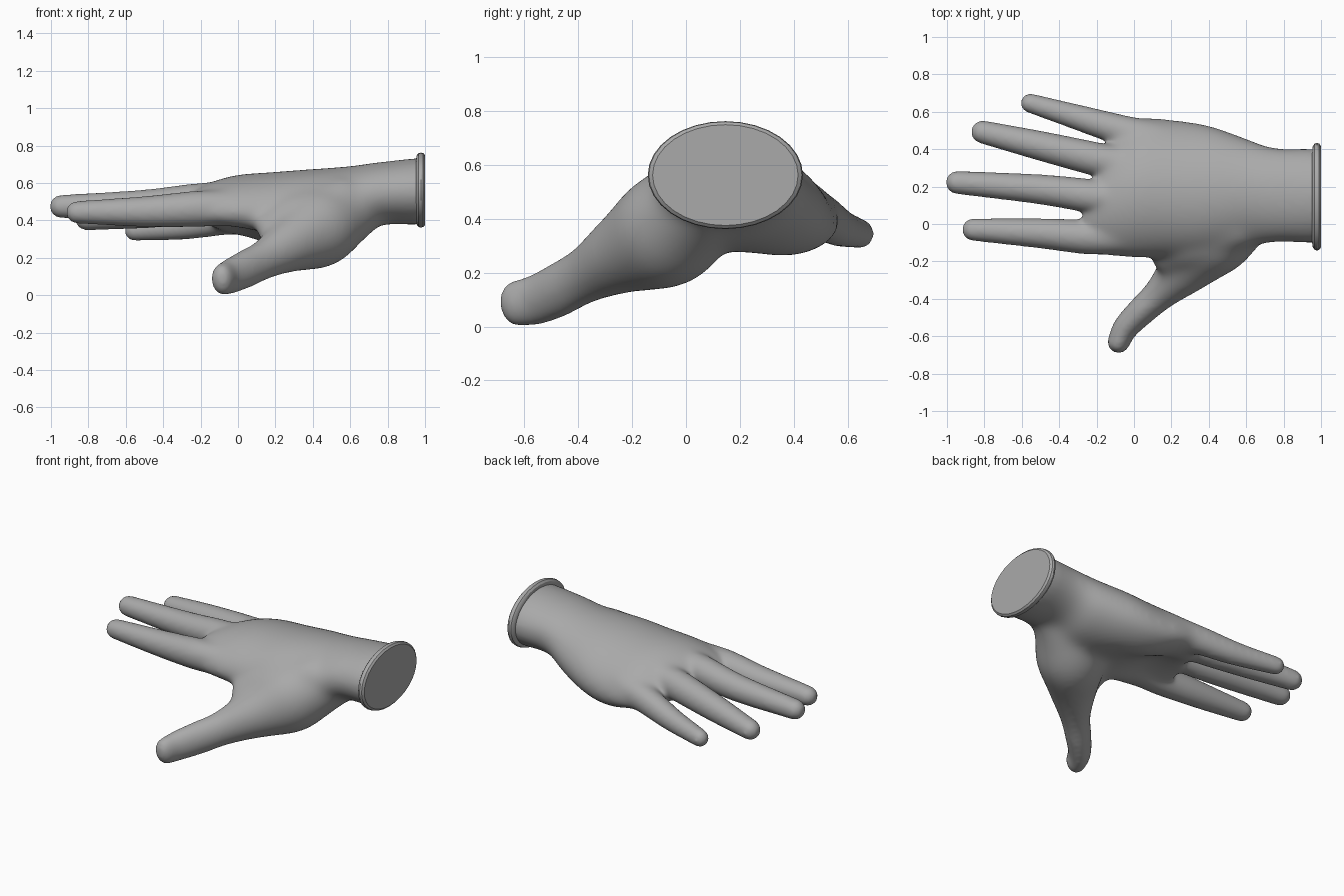
import bpy, bmesh, math
from mathutils import Vector

cube = bpy.data.objects.get("Cube")
if cube:
    bpy.data.objects.remove(cube)

grey = bpy.data.materials.new("glove grey")
grey.use_nodes = True
GREY = (0.4, 0.4, 0.4, 1)
grey.diffuse_color = GREY
grey.node_tree.nodes["Principled BSDF"].inputs["Base Color"].default_value = GREY
SIDES = 32


def catmull(points, steps=5):
    """Smoothly resample a list of equal-length tuples."""
    pts = [Vector(p) for p in points]
    ext = [2 * pts[0] - pts[1]] + pts + [2 * pts[-1] - pts[-2]]
    out = []
    for a, b, c, d in zip(ext, ext[1:], ext[2:], ext[3:]):
        for i in range(steps):
            t = i / steps
            out.append(0.5 * (2 * b + (c - a) * t + (2 * a - 5 * b + 4 * c - d) * t * t
                              + (3 * b - a - 3 * c + d) * t ** 3))
    return out + [pts[-1]]


def skin(bm, rings):
    """Join rings of points into a closed tube."""
    rings = [[bm.verts.new(p) for p in ring] for ring in rings]
    for r, s in zip(rings, rings[1:]):
        for i in range(SIDES):
            j = (i + 1) % SIDES
            bm.faces.new((r[i], r[j], s[j], s[i]))
    bm.faces.new(rings[0][::-1])
    bm.faces.new(rings[-1])


def circle():
    return [(math.cos(a), math.sin(a)) for a in
            (2 * math.pi * i / SIDES for i in range(SIDES))]


def palm_ring(s):
    """Arched oval across the hand, tilted and sheared towards the knuckles, hollow below."""
    x, y, z, ry, rz, arch, hollow = s
    front = min(1, max(0, (0.2 - x) / 0.4))
    tilt = 0.03 * min(1, max(0, (0.6 - x) / 0.3))
    ring = []
    for c, n in circle():
        h = z + rz * n - arch * c * c - tilt * c
        if n < 0:
            h += hollow * max(0, 1 - ((c + 0.15) / 0.6) ** 2)
        ring.append((x + 0.35 * front * ry * c, y + ry * c, h))
    return ring


def digit(bm, points):
    """Oval tube through (x, y, z, half width, half height) points with a domed tip."""
    path = catmull(points)
    centres = [Vector(p[:3]) for p in path]
    rings = []
    for i, (p, o) in enumerate(zip(path, centres)):
        t = (centres[min(i + 1, len(path) - 1)] - centres[max(i - 1, 0)]).normalized()
        u = t.cross(Vector((0, 0, 1))).normalized()
        v = u.cross(t)
        oval = [u * c * p[3] + v * n * p[4] for c, n in circle()]
        rings.append([o + q for q in oval])
    for k in (0.35, 0.65, 0.87, 0.98):
        rings.append([o + t * p[3] * k + q * math.sqrt(1 - k * k) for q in oval])
    skin(bm, rings)


def finish(name, bm):
    bmesh.ops.recalc_face_normals(bm, faces=bm.faces)
    mesh = bpy.data.meshes.new(name)
    bm.to_mesh(mesh)
    bm.free()
    mesh.materials.append(grey)
    obj = bpy.data.objects.new(name, mesh)
    bpy.context.collection.objects.link(obj)
    bpy.ops.object.select_all(action='DESELECT')
    obj.select_set(True)
    bpy.context.view_layer.objects.active = obj
    return obj


def soften(obj, name, iterations, group=""):
    m = obj.modifiers.new(name, 'SMOOTH')
    m.factor = 0.5
    m.iterations = iterations
    m.vertex_group = group
    bpy.ops.object.modifier_apply(modifier=name)


# Palm and wrist: x, y, z, half width, half height, arch, hollow
bm = bmesh.new()
palm = [(0.98, 0.15, 0.556, 0.25, 0.178, 0, 0), (0.75, 0.155, 0.542, 0.255, 0.17, 0, 0),
        (0.6, 0.165, 0.497, 0.295, 0.194, 0.02, 0), (0.4, 0.18, 0.467, 0.35, 0.208, 0.03, 0.02),
        (0.2, 0.19, 0.461, 0.37, 0.198, 0.05, 0.06), (0, 0.197, 0.483, 0.376, 0.159, 0.07, 0.07),
        (-0.14, 0.2, 0.477, 0.34, 0.118, 0.07, 0.04), (-0.22, 0.2, 0.47, 0.28, 0.065, 0.06, 0)]
skin(bm, [palm_ring(s) for s in catmull(palm)])

# Fingers, thumb and the web beside the thumb: x, y, z, half width, half height
digits = {
    "index": [(0.1, -0.05, 0.47, 0.1, 0.1), (-0.2, -0.07, 0.462, 0.095, 0.097),
              (-0.5, -0.05, 0.447, 0.08, 0.082), (-0.86, -0.03, 0.443, 0.06, 0.06)],
    "middle": [(0.1, 0.11, 0.52, 0.1, 0.1), (-0.2, 0.145, 0.508, 0.092, 0.092),
               (-0.5, 0.185, 0.482, 0.08, 0.082), (-0.945, 0.222, 0.474, 0.062, 0.062)],
    "ring": [(0.1, 0.29, 0.5, 0.1, 0.1), (-0.17, 0.34, 0.474, 0.092, 0.094),
             (-0.5, 0.418, 0.44, 0.079, 0.082), (-0.81, 0.492, 0.408, 0.062, 0.062)],
    "little": [(0.15, 0.44, 0.44, 0.1, 0.1), (-0.08, 0.505, 0.405, 0.085, 0.088),
               (-0.3, 0.57, 0.367, 0.068, 0.07), (-0.555, 0.646, 0.344, 0.052, 0.054)],
    "thumb": [(0.72, 0.1, 0.5, 0.13, 0.13), (0.57, 0.03, 0.435, 0.18, 0.18),
              (0.42, -0.08, 0.35, 0.207, 0.212), (0.27, -0.24, 0.265, 0.145, 0.15),
              (0.14, -0.37, 0.19, 0.092, 0.108), (0.035, -0.47, 0.137, 0.077, 0.1),
              (-0.045, -0.555, 0.1, 0.068, 0.093), (-0.082, -0.63, 0.085, 0.06, 0.084)],
    "web": [(0.6, 0, 0.53, 0.12, 0.12), (0.45, -0.06, 0.46, 0.13, 0.13),
            (0.3, -0.12, 0.42, 0.12, 0.12), (0.17, -0.185, 0.36, 0.08, 0.08)],
}
for points in digits.values():
    digit(bm, points)
glove = finish("glove", bm)

# Fuse the parts into one soft skin, blending the palm more than the digits
fuse = glove.modifiers.new("fuse", 'REMESH')
fuse.mode = 'VOXEL'
fuse.voxel_size = 0.012
bpy.ops.object.modifier_apply(modifier="fuse")
blend = glove.vertex_groups.new(name="palm")
for v in glove.data.vertices:
    x, y, z = v.co
    reach = min((x + 0.25) / 0.3, (y + 0.45) / 0.15, (0.9 - x) / 0.1)
    blend.add([v.index], min(1, max(0, reach)), 'REPLACE')
soften(glove, "soften", 12)
soften(glove, "blend", 90, "palm")
bpy.ops.object.shade_smooth()

# Rolled cuff closing the wrist: x, half width, half height
bm = bmesh.new()
cuff = [(0.953, 0.25, 0.172), (0.956, 0.27, 0.187), (0.966, 0.284, 0.198),
        (0.978, 0.288, 0.2), (0.99, 0.284, 0.198), (1.0, 0.27, 0.187)]
skin(bm, [[(x, 0.146 + ry * c, 0.562 + rz * n) for c, n in circle()] for x, ry, rz in cuff])
finish("cuff", bm)
bpy.ops.object.shade_smooth_by_angle(angle=math.radians(30))
